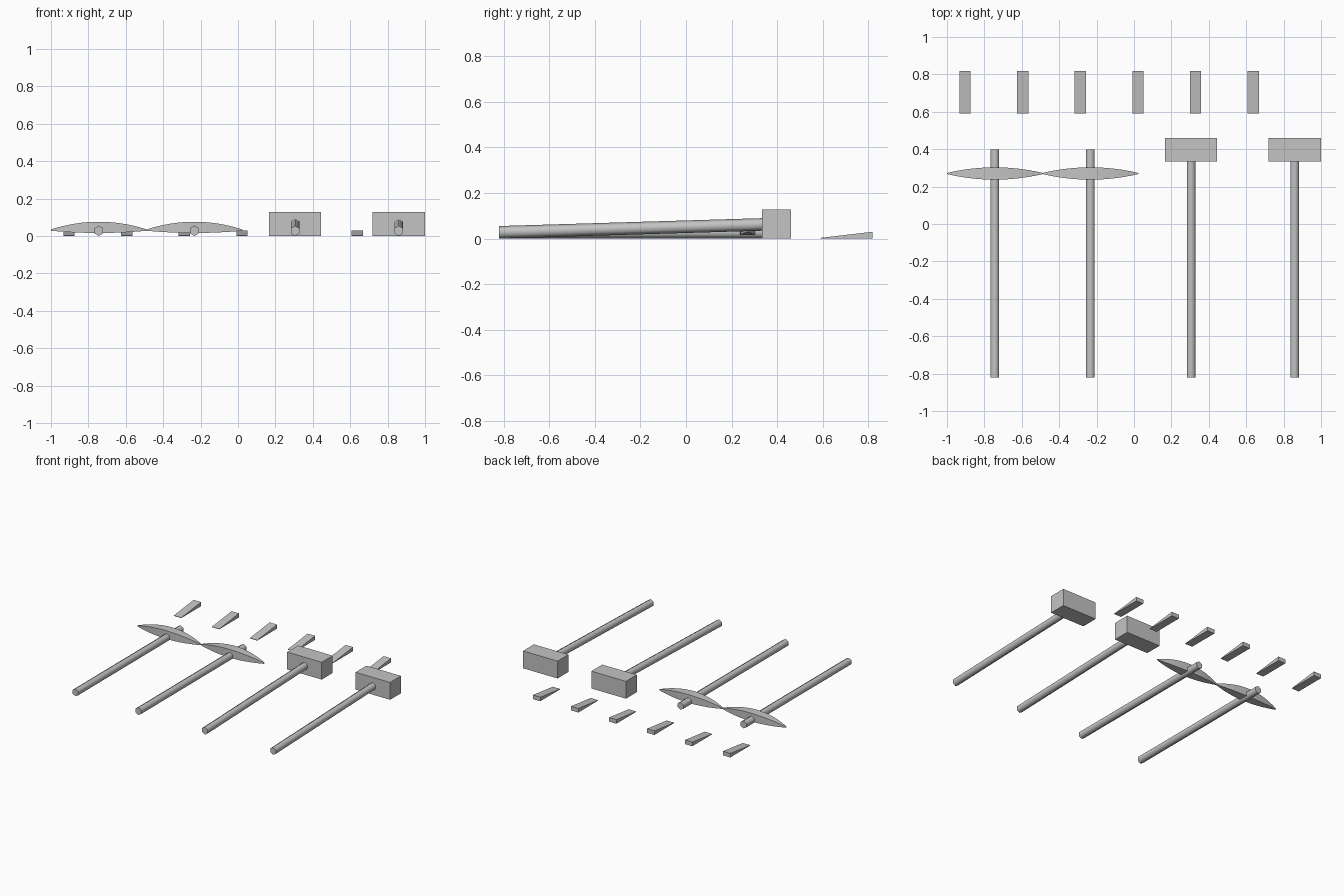
import bpy, math
from mathutils import Vector

if "Cube" in bpy.data.objects:
    bpy.data.objects.remove(bpy.data.objects["Cube"])

grey = bpy.data.materials.new("plain_grey")
grey.diffuse_color = (0.55, 0.55, 0.55, 1)
grey.use_nodes = True
grey.node_tree.nodes["Principled BSDF"].inputs["Base Color"].default_value = grey.diffuse_color


def make(name, verts, faces):
    mesh = bpy.data.meshes.new(name)
    mesh.from_pydata(verts, [], faces)
    mesh.materials.append(grey)
    obj = bpy.data.objects.new(name, mesh)
    bpy.context.collection.objects.link(obj)
    return obj


def loft(name, rings):
    """Skin equal-sized closed rings and cap both ends."""
    n = len(rings[0])
    verts = [v for ring in rings for v in ring]
    faces = [tuple(range(n))[::-1]]
    for r in range(len(rings) - 1):
        for i in range(n):
            a, b = r * n + i, r * n + (i + 1) % n
            faces.append((a, b, b + n, a + n))
    faces.append(tuple(range(len(verts) - n, len(verts))))
    return make(name, verts, faces)


def handle(name, x, y_end, z_end):
    """Six-sided rod with a corner on top, smooth along its length."""
    r = 0.0275

    def ring(y, z):
        return [(x + 0.83 * r * math.sin(k * math.pi / 3) / math.sin(math.pi / 3),
                 y, z + r * math.cos(k * math.pi / 3)) for k in range(6)]

    obj = loft(name, [ring(y_end, z_end), ring(-0.82, r)])
    for p in obj.data.polygons:
        p.use_smooth = len(p.vertices) == 4
    for e in obj.data.edges:      # crisp end caps
        a, b = (obj.data.vertices[i].co.y for i in e.vertices)
        e.use_edge_sharp = abs(a - b) < 0.01


def box_rings(x0, x1, y0, y1, z0, z1):
    return [[(x, y0, z0), (x, y1, z0), (x, y1, z1), (x, y0, z1)] for x in (x0, x1)]


# Picks: curved, tapering head across a level handle
for i, x in enumerate((-0.744, -0.233)):
    handle(f"pick_handle_{i + 1}", x, 0.397, 0.0285)
    rings = []
    for k in range(17):
        t = -1 + k / 8
        bulge = 1 - t * t
        w = 0.003 + 0.030 * bulge
        lo, hi = 0.028 - 0.012 * bulge, 0.035 + 0.041 * bulge
        px = x + 0.256 * t
        rings.append([(px, 0.27 - w, lo), (px, 0.27 + w, lo),
                      (px, 0.27 + w, hi), (px, 0.27 - w, hi)])
    loft(f"pick_head_{i + 1}", rings)

# Sledgehammers: block head holding up a sloping handle
for i, x in enumerate((0.305, 0.859)):
    handle(f"hammer_handle_{i + 1}", x, 0.397, 0.064)
    loft(f"hammer_head_{i + 1}", box_rings(x - 0.14, x + 0.14, 0.334, 0.46, 0, 0.127))

# Row of splitting wedges, thin edge to the front
for i in range(6):
    x = -0.903 + i * 0.308
    rings = [[(px, 0.59, 0), (px, 0.819, 0), (px, 0.819, 0.03), (px, 0.59, 0.003)]
             for px in (x - 0.03, x + 0.03)]
    loft(f"wedge_{i + 1}", rings)
